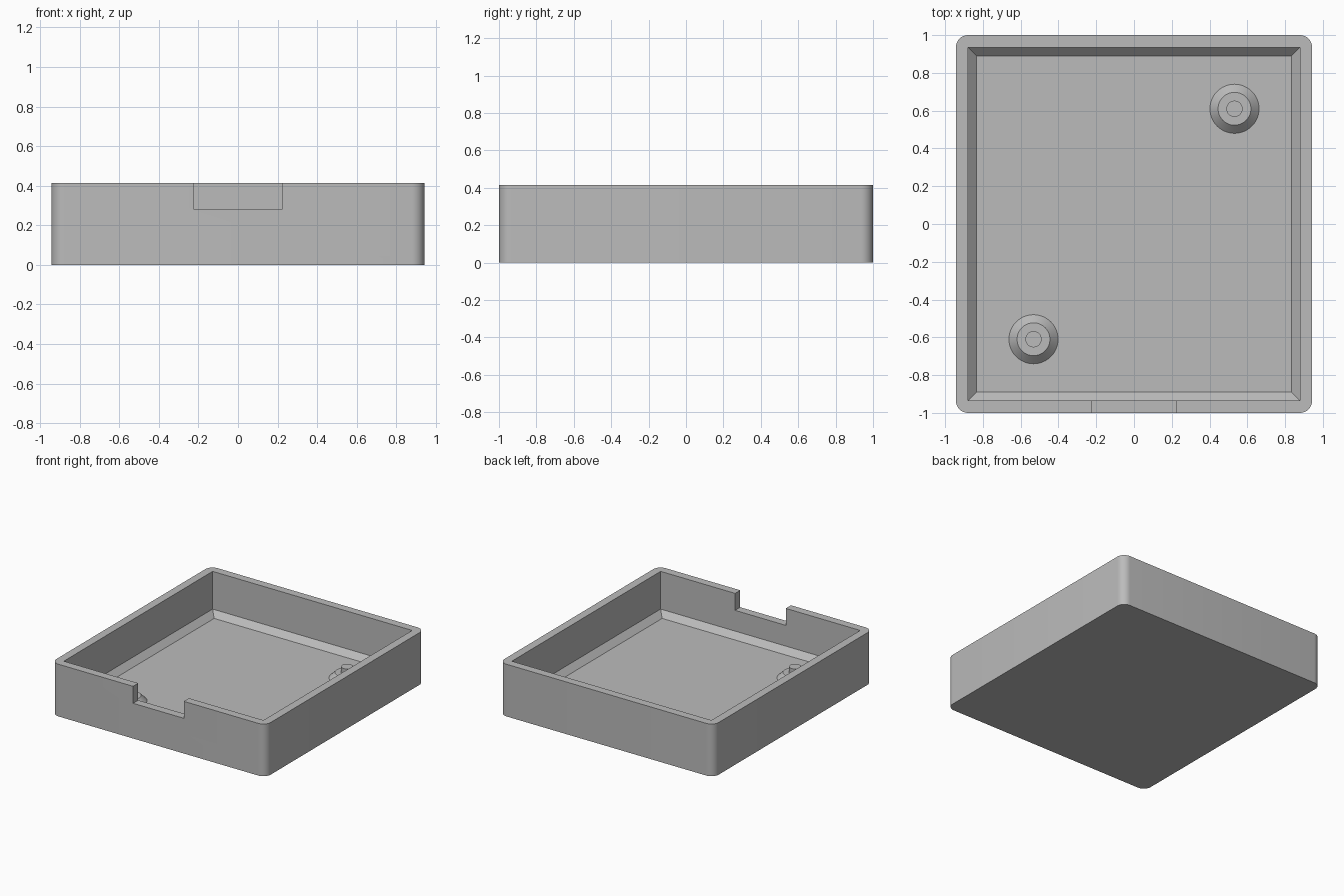
import bpy
import bmesh
from mathutils import Vector

cube = bpy.data.objects.get("Cube")
if cube:
    bpy.data.objects.remove(cube, do_unlink=True)

# Main dimensions
HALF_X, HALF_Y, HEIGHT = 0.943, 1.0, 0.415
WALL, FLOOR, CHAMFER = 0.065, 0.07, 0.045
CORNER = 0.065
NOTCH_HALF, NOTCH_Z = 0.223, 0.28

grey = bpy.data.materials.new("plain grey")
grey.use_nodes = True
grey.diffuse_color = (0.5, 0.5, 0.5, 1)
grey.node_tree.nodes["Principled BSDF"].inputs["Base Color"].default_value = grey.diffuse_color


def add_object(name, bm):
    bmesh.ops.recalc_face_normals(bm, faces=bm.faces)
    mesh = bpy.data.meshes.new(name)
    bm.to_mesh(mesh)
    bm.free()
    mesh.materials.append(grey)
    obj = bpy.data.objects.new(name, mesh)
    bpy.context.collection.objects.link(obj)
    return obj


def loft(bm, rings):
    """Join rings of points into a closed solid."""
    loops = [[bm.verts.new(p) for p in ring] for ring in rings]
    for low, high in zip(loops, loops[1:]):
        for i in range(len(low)):
            j = (i + 1) % len(low)
            bm.faces.new((low[i], low[j], high[j], high[i]))
    bm.faces.new(loops[0][::-1])
    bm.faces.new(loops[-1])


def rectangle(hx, hy, z, y=0.0):
    return [Vector((sx * hx, y + sy * hy, z))
            for sx, sy in ((-1, -1), (1, -1), (1, 1), (-1, 1))]


def smooth(obj):
    bpy.ops.object.select_all(action='DESELECT')
    bpy.context.view_layer.objects.active = obj
    obj.select_set(True)
    bpy.ops.object.shade_smooth_by_angle(angle=0.5)


def cut(target, cutter):
    """Subtract the cutter from the target and remove it."""
    mod = target.modifiers.new("cut", 'BOOLEAN')
    mod.operation = 'DIFFERENCE'
    mod.solver = 'EXACT'
    mod.object = cutter
    bpy.context.view_layer.objects.active = target
    bpy.ops.object.modifier_apply(modifier=mod.name)
    bpy.data.objects.remove(cutter, do_unlink=True)


# Tray body with rounded upright corners
bm = bmesh.new()
loft(bm, [rectangle(HALF_X, HALF_Y, z) for z in (0, HEIGHT)])
upright = [e for e in bm.edges
           if abs(e.verts[0].co.z - e.verts[1].co.z) > 0.1]
bmesh.ops.bevel(bm, geom=upright, offset=CORNER, segments=8,
                profile=0.5, affect='EDGES')
tray = add_object("tray", bm)

# Square-cornered cavity with a sloped foot around the floor
ix, iy = HALF_X - WALL, HALF_Y - WALL
bm = bmesh.new()
loft(bm, [rectangle(ix - CHAMFER, iy - CHAMFER, FLOOR),
          rectangle(ix, iy, FLOOR + CHAMFER),
          rectangle(ix, iy, HEIGHT + 0.1)])
cut(tray, add_object("cavity_cutter", bm))

# Notch in the front wall
bm = bmesh.new()
loft(bm, [rectangle(NOTCH_HALF, WALL * 1.5, z, -HALF_Y)
          for z in (NOTCH_Z, HEIGHT + 0.1)])
cut(tray, add_object("notch_cutter", bm))
smooth(tray)

# Two locating posts: flared base with a small pin
for name, side in (("back_left_post", 1), ("front_right_post", -1)):
    bm = bmesh.new()
    rings = []
    for radius, z in ((0.13, FLOOR - 0.01), (0.13, FLOOR), (0.087, 0.113),
                      (0.043, 0.113), (0.043, 0.16)):
        circle = bmesh.new()
        made = bmesh.ops.create_circle(circle, segments=48, radius=radius)
        rings.append([v.co + Vector((side * 0.532, side * 0.61, z))
                      for v in made["verts"]])
        circle.free()
    loft(bm, rings)
    smooth(add_object(name, bm))
